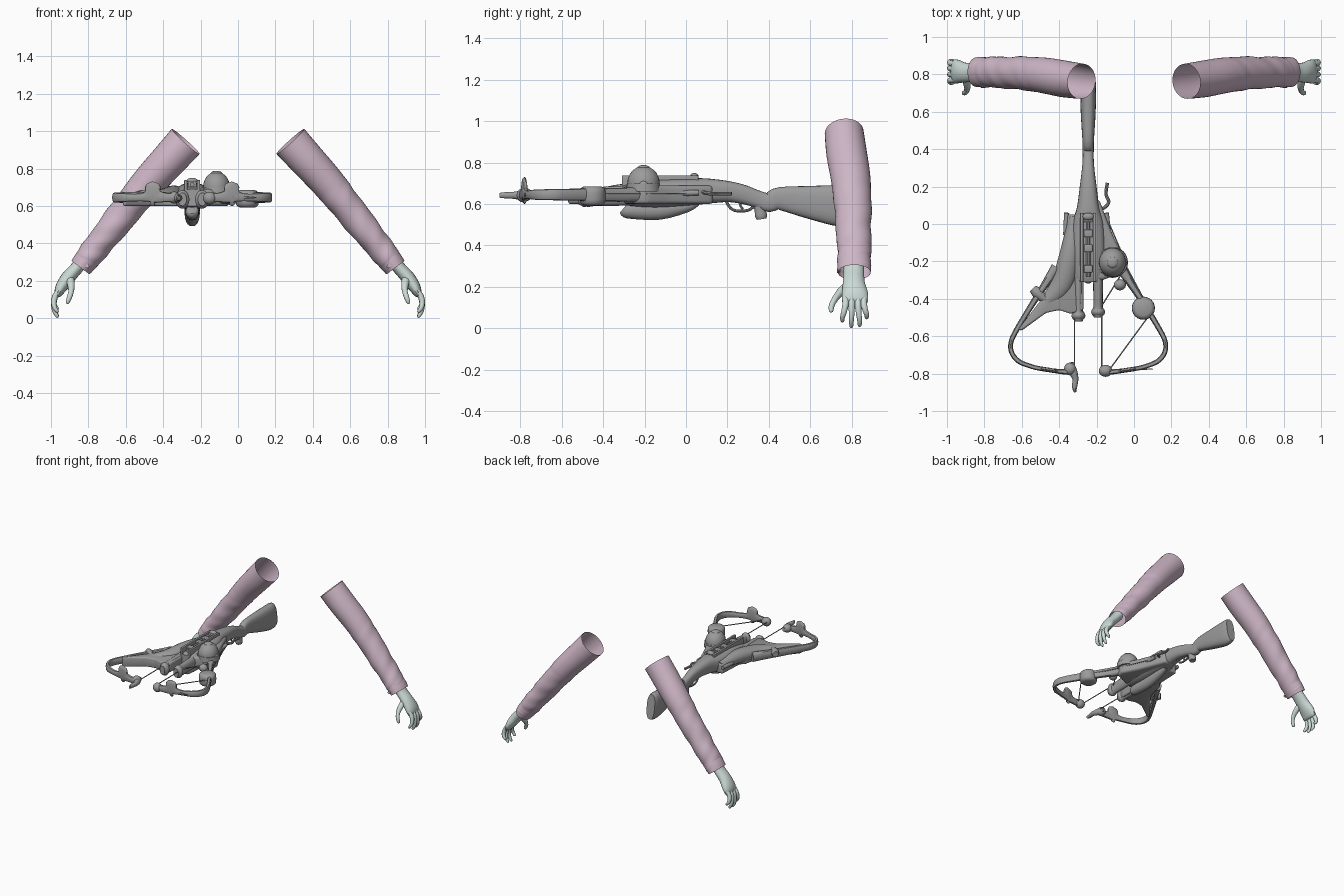
import bpy, bmesh, math
from mathutils import Vector


def material(name, rgb):
    m = bpy.data.materials.new(name)
    m.diffuse_color = (*rgb, 1)
    return m


PINK = material("pale pink cloth", (0.62, 0.47, 0.57))
SKIN = material("pale skin", (0.60, 0.70, 0.67))
GREY = material("weapon grey", (0.33, 0.33, 0.33))
X = Vector((1, 0, 0))
Y = Vector((0, 1, 0))
Z = Vector((0, 0, 1))
CX = -0.245          # centre line of the crossbow


def finish(bm, name, mat, angle=40):
    bmesh.ops.recalc_face_normals(bm, faces=bm.faces[:])
    me = bpy.data.meshes.new(name)
    bm.to_mesh(me)
    bm.free()
    ob = bpy.data.objects.new(name, me)
    bpy.context.collection.objects.link(ob)
    me.materials.append(mat)
    bpy.ops.object.select_all(action='DESELECT')
    ob.select_set(True)
    bpy.context.view_layer.objects.active = ob
    bpy.ops.object.shade_smooth_by_angle(angle=math.radians(angle))
    return ob


def spline(rows, sub):
    """Smooth interpolation through rows of numbers."""
    out = []
    for i in range(len(rows) - 1):
        p = [rows[max(0, min(len(rows) - 1, i + k))] for k in (-1, 0, 1, 2)]
        for s in range(sub):
            t = s / sub
            out.append([0.5 * (2 * b + (c - a) * t + (2 * a - 5 * b + 4 * c - d) * t * t
                               + (3 * b - a - 3 * c + d) * t ** 3) for a, b, c, d in zip(*p)])
    return out + [list(rows[-1])]


def sweep(name, rows, mat, hint=Z, n=14, sub=4, caps=True, power=2.0, ripple=None, angle=40):
    """Rows are x, y, z, half size across the hint, half size along the hint."""
    rows = spline(rows, sub)
    pts = [Vector(r[:3]) for r in rows]
    bm = bmesh.new()
    rings = []
    for i, r in enumerate(rows):
        tan = (pts[min(i + 1, len(pts) - 1)] - pts[max(i - 1, 0)]).normalized()
        up = (hint - tan * hint.dot(tan)).normalized()
        side = tan.cross(up)
        ring = []
        for k in range(n):
            th = 2 * math.pi * k / n
            c, s = math.cos(th), math.sin(th)
            c = math.copysign(abs(c) ** (2 / power), c)
            s = math.copysign(abs(s) ** (2 / power), s)
            f = ripple(i / (len(rows) - 1), th) if ripple else 1
            ring.append(bm.verts.new(pts[i] + f * (side * r[3] * c + up * r[4] * s)))
        rings.append(ring)
    for a, b in zip(rings, rings[1:]):
        for k in range(n):
            bm.faces.new((a[k], a[(k + 1) % n], b[(k + 1) % n], b[k]))
    if caps:
        bm.faces.new(rings[0])
        bm.faces.new(rings[-1])
    return finish(bm, name, mat, angle)


def rod(name, points, r, mat=GREY, n=8, sub=1, hint=Z):
    return sweep(name, [(*p, r, r) for p in points], mat, hint, n, sub)


def ball(name, loc, size):
    bm = bmesh.new()
    bmesh.ops.create_uvsphere(bm, u_segments=24, v_segments=14, radius=1)
    for v in bm.verts:
        v.co = Vector([v.co[i] * size[i] + loc[i] for i in range(3)])
    return finish(bm, name, GREY)


def plate(name, outline, z0, z1, bevel=0.015):
    bm = bmesh.new()
    f = bm.faces.new([bm.verts.new((x, y, z0)) for x, y in outline])
    g = bmesh.ops.extrude_face_region(bm, geom=[f])
    bmesh.ops.translate(bm, vec=(0, 0, z1 - z0), verts=[v for v in g['geom'] if isinstance(v, bmesh.types.BMVert)])
    bmesh.ops.bevel(bm, geom=bm.edges[:], offset=bevel, segments=3, profile=0.5, affect='EDGES', clamp_overlap=True)
    return finish(bm, name, GREY)


def folds(t, th):
    """Cloth wrinkles, strongest from elbow to cuff."""
    k = min(1, max(0, (t - 0.35) * 4)) * (1 if t < 0.93 else 0.3)
    return 1 + k * (0.028 * math.sin(34 * t + 2 * math.sin(th)) + 0.02 * math.sin(61 * t + 3 * th))


# Arms: open sleeve, cuff, buttons, hand
for side, s in (("left", -1), ("right", 1)):
    def m(rows):
        return [(s * r[0], *r[1:]) for r in rows]
    sweep(side + "_sleeve", m([(.28, .763, .945, .10, .094), (.37, .775, .845, .096, .098),
          (.47, .793, .735, .091, .096), (.56, .803, .625, .085, .091), (.70, .81, .45, .076, .084),
          (.80, .812, .325, .067, .08), (.84, .812, .272, .06, .078)]), PINK, Y, 36, 10, False, 2, folds, 70)
    sweep(side + "_cuff", m([(.795, .812, .33, .066, .08), (.82, .812, .299, .065, .081),
          (.842, .812, .27, .060, .079)]), PINK, Y, 36, 2, False)
    rod(side + "_cuff_button", m([(.806, .742, .278), (.806, .728, .278)]), .011, PINK)
    sweep(side + "_palm", m([(.835, .81, .30, .038, .05), (.868, .81, .262, .035, .05), (.91, .81, .215, .037, .054),
          (.945, .815, .165, .032, .064), (.962, .815, .128, .02, .062), (.968, .815, .115, .008, .05)]),
          SKIN, Y, 18, 4)
    for nm, y0, y1, tip in (("index", .77, .755, .03), ("middle", .80, .798, .004),
                            ("ring", .83, .838, .008), ("little", .858, .872, .045)):
        k = 1 - tip * 2
        sweep(f"{side}_{nm}_finger", m([(.95, y0, .16, .013, .015), (.977, y0, .118, .016, .016),
              (.985, (y0 + y1) / 2, .065 + tip / 2, .014, .014), (.979, y1, .03 + tip * .8, .012, .012),
              (.966, y1, tip + .006, .009, .009), (.962, y1, tip, .003, .003)]), SKIN, Y, 10, 3)
    sweep(side + "_thumb", m([(.90, .785, .215, .02, .024), (.892, .745, .175, .019, .02), (.893, .718, .14, .015, .015),
          (.902, .703, .11, .014, .014), (.912, .70, .083, .010, .010), (.914, .70, .077, .003, .003)]),
          SKIN, X, 10, 4)

# Stock and main body: y, z centre, half width, half height
sweep("stock_body", [(CX, *r) for r in [
    (.79, .595, .034, .093), (.74, .592, .042, .10), (.60, .608, .04, .08), (.45, .626, .031, .055),
    (.40, .607, .03, .046), (.34, .625, .03, .042), (.28, .645, .035, .046), (.20, .66, .045, .051),
    (.09, .662, .06, .062), (0, .657, .085, .066), (-.15, .65, .095, .068), (-.27, .645, .088, .055),
    (-.31, .645, .075, .045)]], GREY, Z, 24, 4, True, 2.6)
sweep("pistol_grip", [(CX, .345, .62, .024, .03), (CX, .355, .575, .024, .026), (CX, .362, .545, .026, .03),
                      (CX, .365, .527, .022, .024)], GREY, Y, 14, 3)
sweep("fore_grip", [(CX, *r) for r in [(.06, .605, .02, .012), (0, .588, .03, .03), (-.13, .572, .036, .048),
      (-.26, .568, .036, .04), (-.295, .57, .032, .034), (-.305, .575, .02, .02)]], GREY, Z, 16, 3)
rod("trigger_guard", [(CX, .19, .62), (CX, .215, .58), (CX, .25, .566), (CX, .30, .57), (CX, .33, .59)], .007, sub=3, hint=X)
rod("trigger", [(CX, .27, .62), (CX, .262, .595), (CX, .275, .575)], .006, sub=3, hint=X)
rod("cocking_lever", [(-.20, .07, .66), (-.155, .09, .655), (-.135, .12, .65), (-.15, .16, .65), (-.142, .22, .65)],
    .009, sub=4)

# Bolt channel on the top
for nm, x, w in (("left", -.279, .009), ("right", -.211, .009)):
    plate(nm + "_rail", [(x - w, .06), (x + w, .06), (x + w, -.31), (x - w, -.31)], .66, .738, .004)
sweep("bolt", [(CX, .04, .715, .012, .014), (CX, -.28, .715, .012, .014)], GREY, Z, 10, 1)
for y in (.03, -.05, -.13, -.24):
    plate("channel_block", [(-.268, y + .02), (-.222, y + .02), (-.222, y - .02), (-.268, y - .02)], .69, .733, .006)
ball("rear_sight", (CX, .04, .735), (.03, .02, .015))

# Front posts either side of the channel
for nm, x, end in (("left", -.297, -.52), ("right", -.192, -.50)):
    sweep(nm + "_post", [(x, -.10, .645, .03, .045), (x, -.30, .64, .027, .048), (x, end + .06, .635, .025, .045),
                         (x, end + .03, .635, .032, .048), (x, end, .635, .022, .035)], GREY, Z, 16, 3)
    ball(nm + "_post_cap", (x, end + .03, .635), (.037, .03, .05))

# Shoulders that carry the limbs
plate("left_shoulder", [(-.27, .05), (-.355, .05), (-.365, -.15), (-.395, -.18), (-.42, -.31), (-.50, -.41),
      (-.62, -.565), (-.60, -.57), (-.47, -.475), (-.40, -.46), (-.34, -.48), (-.27, -.46)], .60, .675, .016)
sweep("left_shoulder_hump", [(-.32, .04, .655, .03, .03), (-.34, -.15, .66, .055, .05), (-.385, -.32, .65, .06, .045),
      (-.47, -.42, .645, .035, .03)], GREY, Z, 16, 4)
plate("right_shoulder", [(-.27, .13), (-.185, .13), (-.145, .02), (-.10, -.09), (-.045, -.19), (-.05, -.25),
      (-.12, -.28), (-.165, -.30), (-.27, -.30)], .60, .69, .018)
sweep("left_knob", [(-.47, -.41, .65, .02, .025), (-.515, -.37, .655, .03, .03), (-.54, -.345, .655, .022, .022)],
      GREY, Z, 12, 3)
ball("round_housing", (-.115, -.205, .70), (.072, .078, .083))
ball("housing_button", (-.115, -.205, .775), (.03, .03, .013))
sweep("housing_ring", [(-.115, -.205, .66, .083, .083), (-.115, -.205, .70, .08, .08)], GREY, Y, 24, 1)
ball("housing_side_knob", (-.055, -.205, .69), (.02, .024, .024))
ball("small_pulley", (-.075, -.325, .64), (.032, .03, .03))
sweep("large_pulley", [(.05, -.45, z, r, r) for z, r in ((.592, .04), (.605, .059), (.64, .062), (.672, .059), (.685, .04))],
      GREY, Y, 24, 2)

# Curved limbs, flat ribbons that flare into an upright fin near the tip
for nm, s in (("left", -1), ("right", 1)):
    rows = [(.17, -.23, .645, .028, .035), (.235, -.33, .645, .02, .033), (.30, -.43, .645, .016, .031),
            (.385, -.57, .645, .014, .028), (.413, -.635, .645, .013, .027), (.408, -.69, .645, .013, .026),
            (.37, -.735, .645, .013, .024), (.30, -.763, .645, .012, .02), (.245, -.775, .65, .012, .028),
            (.212, -.78, .665, .012, .066), (.18, -.785, .65, .012, .034), (.13, -.79, .645, .014, .024),
            (.09, -.79, .645, .014, .024)]
    sweep(nm + "_limb", [(CX + s * r[0], *r[1:]) for r in rows], GREY, Z, 12, 4, True, 2.6)
ball("right_tip_pulley", (-.152, -.785, .642), (.036, .032, .034))
ball("left_tip_pulley", (-.342, -.775, .645), (.032, .034, .032))
sweep("left_tip_hook", [(-.335, -.74, .645, .012, .015), (-.325, -.79, .642, .022, .024), (-.313, -.83, .642, .016, .018),
      (-.318, -.87, .642, .014, .016), (-.315, -.90, .642, .006, .012)], GREY, Z, 10, 3)

# Cables
for a, b in (((-.318, -.79), (-.318, -.50)), ((-.172, -.79), (-.172, -.49)), ((-.125, -.77), (.08, -.49)),
             ((-.14, .02), (-.05, -.19)), ((-.045, -.22), (.10, -.49)), ((-.05, -.24), (-.18, -.45)),
             ((-.318, -.15), (-.318, -.50))):
    rod("cable", [(*a, .65), (*b, .65)], .0035, n=6)
for z in (.62, .67):
    rod("right_tip_string", [(-.14, -.785, z), (.10, -.775, .645)], .003, n=6)
# Side fittings
for x in (-.36, -.148):
    rod("side_bar", [(x, .06, .655), (x + (.012 if x > -.2 else -.005), -.06, .65)], .014, n=10)
